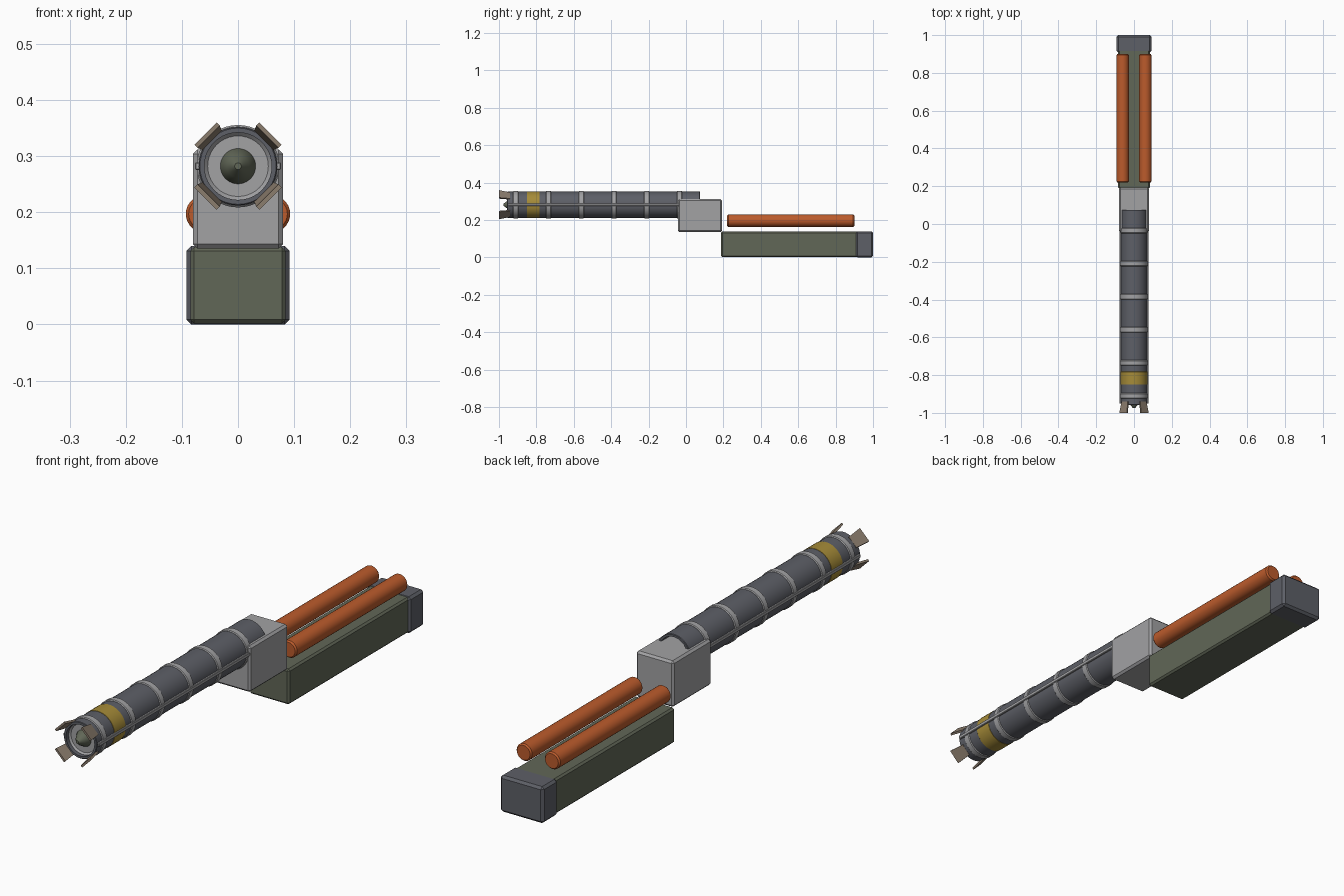
import bpy, bmesh, math
from mathutils import Matrix, Vector

if "Cube" in bpy.data.objects:
    bpy.data.objects.remove(bpy.data.objects["Cube"])


def material(name, rgb):
    m = bpy.data.materials.new(name)
    m.use_nodes = True
    m.diffuse_color = (*rgb, 1)
    m.node_tree.nodes["Principled BSDF"].inputs["Base Color"].default_value = (*rgb, 1)
    return m


STEEL = material("dark steel", (0.11, 0.115, 0.135))
GREY = material("light grey", (0.36, 0.36, 0.37))
GREEN = material("olive green", (0.12, 0.135, 0.095))
ORANGE = material("burnt orange", (0.50, 0.105, 0.025))
YELLOW = material("mustard yellow", (0.38, 0.26, 0.04))
TAN = material("tan metal", (0.26, 0.205, 0.155))
AXIS_Z = 0.282


def finish(name, bm, mat):
    bmesh.ops.recalc_face_normals(bm, faces=bm.faces)
    mesh = bpy.data.meshes.new(name)
    bm.to_mesh(mesh)
    bm.free()
    mesh.materials.append(mat)
    ob = bpy.data.objects.new(name, mesh)
    bpy.context.collection.objects.link(ob)
    bpy.ops.object.select_all(action="DESELECT")
    ob.select_set(True)
    bpy.context.view_layer.objects.active = ob
    bpy.ops.object.shade_smooth_by_angle(angle=math.radians(35))
    return ob


def box(name, mat, x, y, z, bevel=0.0):
    """Bevelled block spanning the given (low, high) ranges."""
    bm = bmesh.new()
    bmesh.ops.create_cube(bm, size=1)
    for v in bm.verts:
        v.co = [(a + b) / 2 + c * (b - a) for (a, b), c in zip((x, y, z), v.co)]
    if bevel:
        bmesh.ops.bevel(bm, geom=bm.edges[:], offset=bevel, segments=1, affect="EDGES")
    return finish(name, bm, mat)


def lathe(name, mat, profile, closed=False, x=0.0, z=AXIS_Z, sides=40):
    """Revolve (radius, y) points around an axis parallel to y."""
    bm = bmesh.new()
    verts = [bm.verts.new((r, y, 0)) for r, y in profile]
    pairs = list(zip(verts, verts[1:] + verts[:1]))
    edges = [bm.edges.new(p) for p in (pairs if closed else pairs[:-1])]
    bmesh.ops.spin(bm, geom=verts + edges, cent=(0, 0, 0), axis=(0, 1, 0),
                   angle=2 * math.pi, steps=sides)
    bmesh.ops.remove_doubles(bm, verts=bm.verts, dist=0.00005)
    bmesh.ops.translate(bm, verts=bm.verts, vec=(x, 0, z))
    return finish(name, bm, mat)


def band(name, mat, inner, outer, y0, y1, chamfer):
    lathe(name, mat, [(inner, y0), (outer - chamfer, y0), (outer, y0 + chamfer),
                      (outer, y1 - chamfer), (outer - chamfer, y1), (inner, y1)], True)


# Launch tube, open at the rear
band("tube", STEEL, 0.06, 0.07, -0.957, 0.075, 0.002)

# Reinforcing rings and painted band
for i in range(6):
    y = -0.91 + i * 0.175
    band(f"ring_{i + 1}", GREY, 0.066, 0.0735, y - 0.014, y + 0.014, 0.003)
band("yellow_band", YELLOW, 0.066, 0.0712, -0.85, -0.782, 0.0005)

# Muzzle plate and nose cone
lathe("muzzle_plate", GREY, [(0, -0.935), (0.054, -0.935), (0.0605, -0.942),
                             (0.0605, -0.915), (0, -0.915)])
lathe("nose_cone", GREEN, [(0, -0.975), (0.006, -0.975), (0.02, -0.956),
                           (0.032, -0.934), (0.032, -0.925)])

# Side rails
for side, label in ((1, "left"), (-1, "right")):
    box(f"{label}_rail", GREY, sorted((side * 0.066, side * 0.0765)),
        (-0.95, -0.03), (AXIS_Z - 0.007, AXIS_Z + 0.007), 0.002)

# Flared muzzle fins on the diagonals
for i in range(4):
    bm = bmesh.new()
    bmesh.ops.create_cube(bm, size=1)
    for v in bm.verts:
        front = v.co.y < 0
        v.co = Vector((v.co.x * (0.056 if front else 0.046),
                       -1.0 if front else -0.94,
                       (0.078 if front else 0.066) + v.co.z * 0.008))
    turn = Matrix.Rotation(math.radians(45 + 90 * i), 4, "Y")
    bmesh.ops.transform(bm, matrix=Matrix.Translation((0, 0, AXIS_Z)) @ turn, verts=bm.verts)
    finish(f"muzzle_fin_{i + 1}", bm, TAN)

# Connecting block, lower housing and rear cap
box("mount_block", GREY, (-0.08, 0.08), (-0.042, 0.192), (0.135, 0.312), 0.008)
box("lower_housing", GREEN, (-0.085, 0.085), (0.187, 0.96), (0.002, 0.138), 0.007)
box("rear_cap", STEEL, (-0.092, 0.092), (0.908, 1.0), (0, 0.14), 0.009)

# Twin canisters above the housing
for side, label in ((1, "left"), (-1, "right")):
    lathe(f"{label}_canister", ORANGE,
          [(0, 0.22), (0.028, 0.22), (0.033, 0.226), (0.033, 0.894), (0.028, 0.9), (0, 0.9)],
          x=side * 0.06, z=0.197, sides=28)
